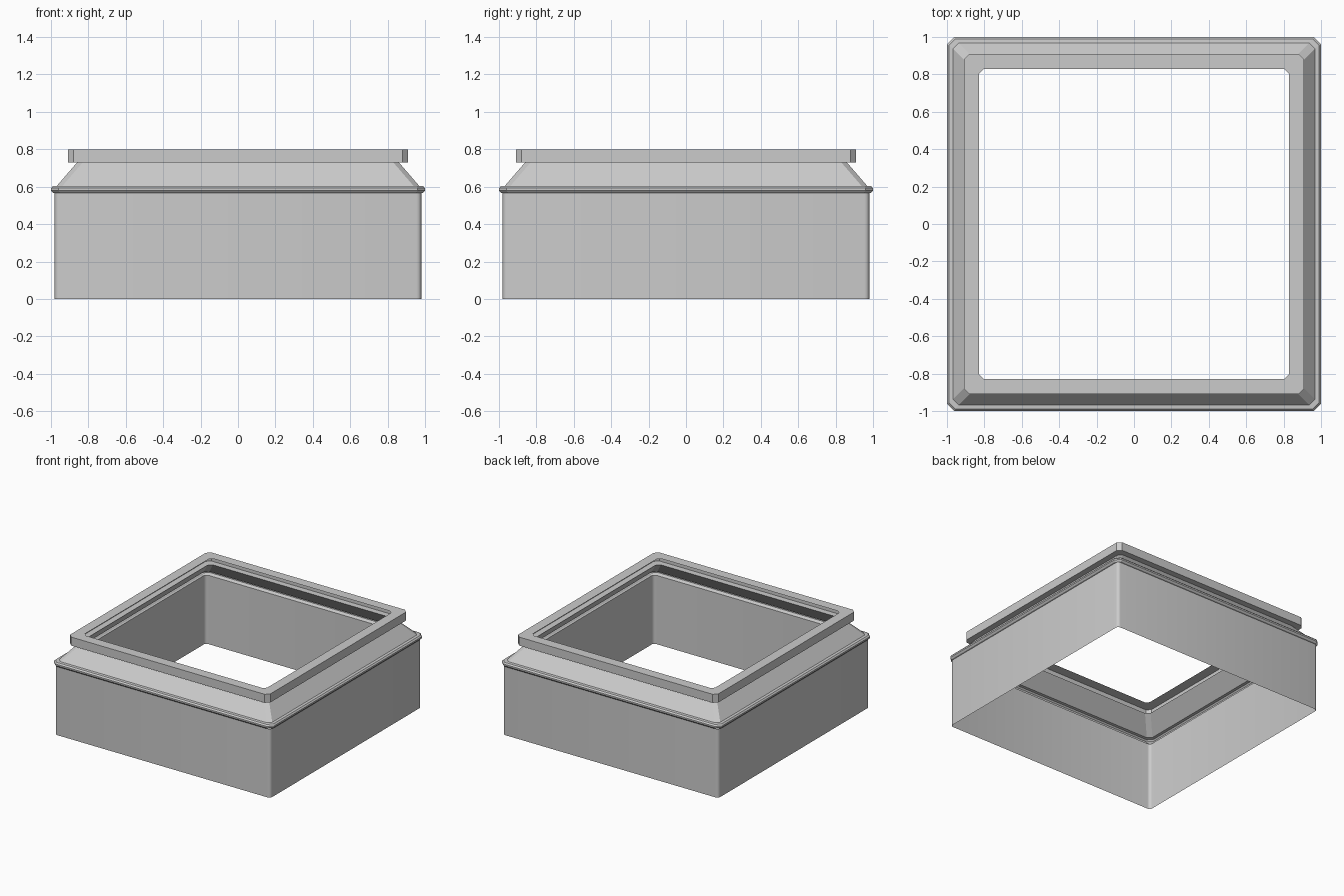
import bpy
import bmesh
import math

cube = bpy.data.objects.get("Cube")
if cube:
    bpy.data.objects.remove(cube, do_unlink=True)

grey = bpy.data.materials.new("plain_grey")
grey.use_nodes = True
COLOUR = (0.6, 0.6, 0.6, 1.0)
grey.diffuse_color = COLOUR
grey.node_tree.nodes["Principled BSDF"].inputs["Base Color"].default_value = COLOUR


def square_loop(half, corner, segments):
    """Outline of a square with chamfered or rounded corners, anticlockwise."""
    points = []
    for quarter in range(4):
        turn = quarter * math.pi / 2
        mid = turn + math.pi / 4
        cx = math.copysign(half - corner, math.cos(mid))
        cy = math.copysign(half - corner, math.sin(mid))
        for i in range(segments + 1):
            a = turn + i / segments * math.pi / 2
            points.append((cx + corner * math.cos(a), cy + corner * math.sin(a)))
    return points


def sheet_frame(name, profile, segments=1, smooth=False):
    """Thin square sheet; profile rows are half width, height, corner size."""
    bm = bmesh.new()
    rings = [[bm.verts.new((x, y, z)) for x, y in square_loop(half, corner, segments)]
             for half, z, corner in profile]
    for low, high in zip(rings, rings[1:]):
        n = len(low)
        for i in range(n):
            j = (i + 1) % n
            bm.faces.new((low[i], low[j], high[j], high[i]))
    mesh = bpy.data.meshes.new(name)
    bm.to_mesh(mesh)
    bm.free()
    mesh.materials.append(grey)
    obj = bpy.data.objects.new(name, mesh)
    bpy.context.collection.objects.link(obj)
    if smooth:
        bpy.ops.object.select_all(action="DESELECT")
        obj.select_set(True)
        bpy.context.view_layer.objects.active = obj
        bpy.ops.object.shade_smooth_by_angle(angle=math.radians(30))
    return obj


# Tall straight wall, open at the bottom
sheet_frame("lower_wall", [(0.98, 0, 0.025), (0.98, 0.565, 0.025)], 4, True)

# Rolled bead around the top of the wall
sheet_frame("bead", [
    (0.98, 0.565, 0.025),
    (0.99, 0.568, 0.035),
    (1.0, 0.58, 0.04),
    (1.0, 0.592, 0.04),
    (0.99, 0.603, 0.035),
    (0.968, 0.605, 0.03),
])

# Inward sloping shoulder
sheet_frame("shoulder", [(0.968, 0.605, 0.03), (0.86, 0.73, 0.03)])

# Open-sided channel forming the top rim
sheet_frame("top_rim", [
    (0.86, 0.73, 0.03),
    (0.91, 0.73, 0.03),
    (0.91, 0.80, 0.03),
    (0.828, 0.80, 0.025),
])
